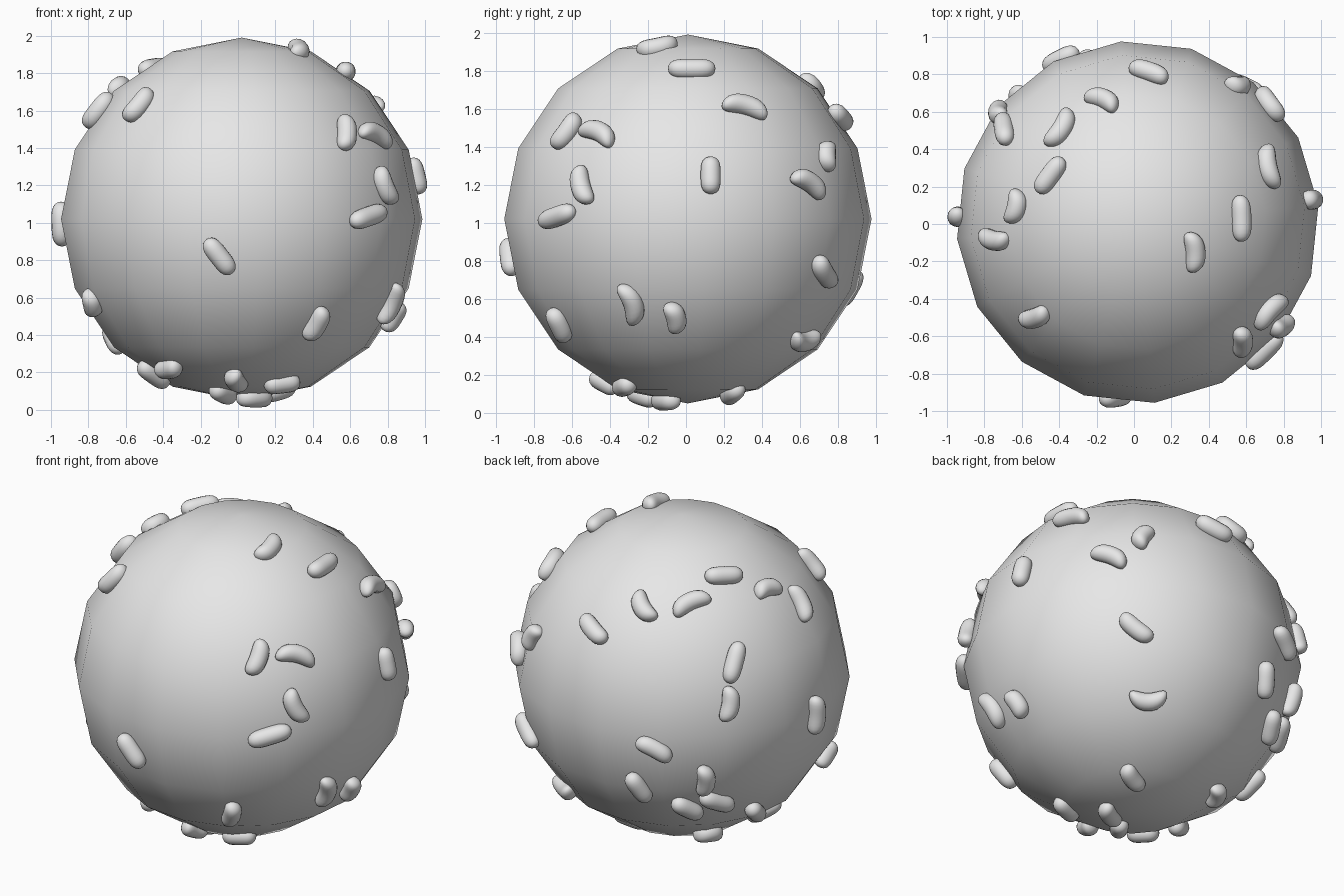
import bpy, bmesh
from math import sin, cos, radians, sqrt
from mathutils import Vector, Matrix

cube = bpy.data.objects.get("Cube")
if cube:
    bpy.data.objects.remove(cube)

CENTRE = Vector((0.02, 0.01, 1.02))
RADIUS = 0.97
SEAT = 0.965   # distance of the bean centres from the ball centre

grey = bpy.data.materials.new("plain grey")
grey.use_nodes = True
grey.diffuse_color = (0.8, 0.8, 0.8, 1)
grey.node_tree.nodes["Principled BSDF"].inputs["Base Color"].default_value = (0.8, 0.8, 0.8, 1)


def add_object(name, bm, matrix):
    mesh = bpy.data.meshes.new(name)
    for face in bm.faces:
        face.smooth = True
    bm.to_mesh(mesh)
    bm.free()
    mesh.materials.append(grey)
    obj = bpy.data.objects.new(name, mesh)
    obj.matrix_world = matrix
    bpy.context.collection.objects.link(obj)
    return obj


def add_bean(matrix, length, bend):
    """Rounded capsule along local x, its ends curling towards local y."""
    bm = bmesh.new()
    bmesh.ops.create_uvsphere(bm, u_segments=16, v_segments=14, radius=1)
    for v in bm.verts:
        s = max(-1, min(1, v.co.z))
        ring = Vector((v.co.x, v.co.y))
        if ring.length > 1e-4:
            ring.normalize()
        ring *= 0.053 * sqrt(max(0, 1 - s ** 4))
        curl = bend * 0.06 * (s * s - 0.4)
        v.co = (s * length / 2, ring.x + curl, ring.y)
    bmesh.ops.recalc_face_normals(bm, faces=bm.faces)
    add_object("bean", bm, matrix)


def scatter(azimuth, elevation, beans):
    """Seat beans on the ball; each is (across, up, turn, length, bend),
    measured in hundredths on the plane facing the given direction."""
    a, e = radians(azimuth), radians(elevation)
    right = Vector((-sin(a), cos(a), 0))
    out = Vector((cos(e) * cos(a), cos(e) * sin(a), sin(e)))
    up = out.cross(right)
    for u, v, turn, length, bend in beans:
        u, v, t = u / 100, v / 100, radians(turn)
        depth = sqrt(max(0.01, SEAT ** 2 - u * u - v * v))
        normal = (right * u + up * v + out * depth).normalized()
        slope = -(u * cos(t) + v * sin(t)) / depth
        along = (right * cos(t) + up * sin(t) + out * slope).normalized()
        side = normal.cross(along)
        frame = Matrix((along, side, normal)).transposed().to_4x4()
        add_bean(Matrix.Translation(CENTRE + normal * SEAT) @ frame,
                 length / 100, bend)


# Low-poly ball
ball = bmesh.new()
bmesh.ops.create_uvsphere(ball, u_segments=16, v_segments=8, radius=RADIUS)
add_object("ball", ball,
           Matrix.Translation(CENTRE) @ Matrix.Rotation(radians(5.3), 4, "Z"))

# Beans on the front
scatter(-90, 0, [
    (-55, 61, 50, 22, .3), (-12, -20, -52, 23, 0), (-80, -45, 102, 17, .3),
    (40, -56, 60, 21, .2), (-47, -83, -35, 22, 0), (-39, -80, 10, 19, .2),
    (-3, -86, -55, 17, .3), (-10, -93, -25, 19, 0)])

# Beans on the front right
scatter(-55, 25, [
    (9, 6, 70, 22, .3), (31, 7, -12, 24, -.6),
    (31, -22, -62, 22, .4), (16, -39, 17, 26, 0)])

# Beans on the side
scatter(0, 0, [
    (2, 79, 0, 25, .1), (30, 59, -15, 25, -.6), (12, 23, 90, 20, 0),
    (72, -28, -60, 23, .2), (-30, -45, -72, 24, -.6), (-7, -52, -75, 18, -.3)])

# Bean on the top
scatter(-90, 90, [(30, -16, -85, 22, -.4)])

# Beans on the back left
scatter(125, 25, [
    (5, 37, 25, 24, -.5), (24, 53, 3, 23, 0), (49, 45, 15, 19, -.5),
    (68, 37, -65, 23, -.4), (-22, 35, -60, 21, .5), (-51, 22, -50, 23, .2),
    (30, 3, 75, 25, 0), (27, -21, 82, 21, .4), (77, -27, 88, 24, .3),
    (-16, -47, -28, 23, -.2), (-25, -69, -52, 22, 0), (13, -65, 88, 21, .4),
    (3, -81, -25, 22, 0), (20, -77, -15, 24, 0)])

# Beans on the back right and underneath
scatter(50, -30, [
    (-13, 63, -20, 23, -.5), (6, 74, 55, 17, -.4), (9, -19, 0, 22, .7),
    (0, -64, -55, 20, .2), (-38, -82, -45, 20, 0), (-13, -85, -55, 21, .3),
    (48, -74, 70, 18, .5), (68, -69, 45, 22, 0)])
